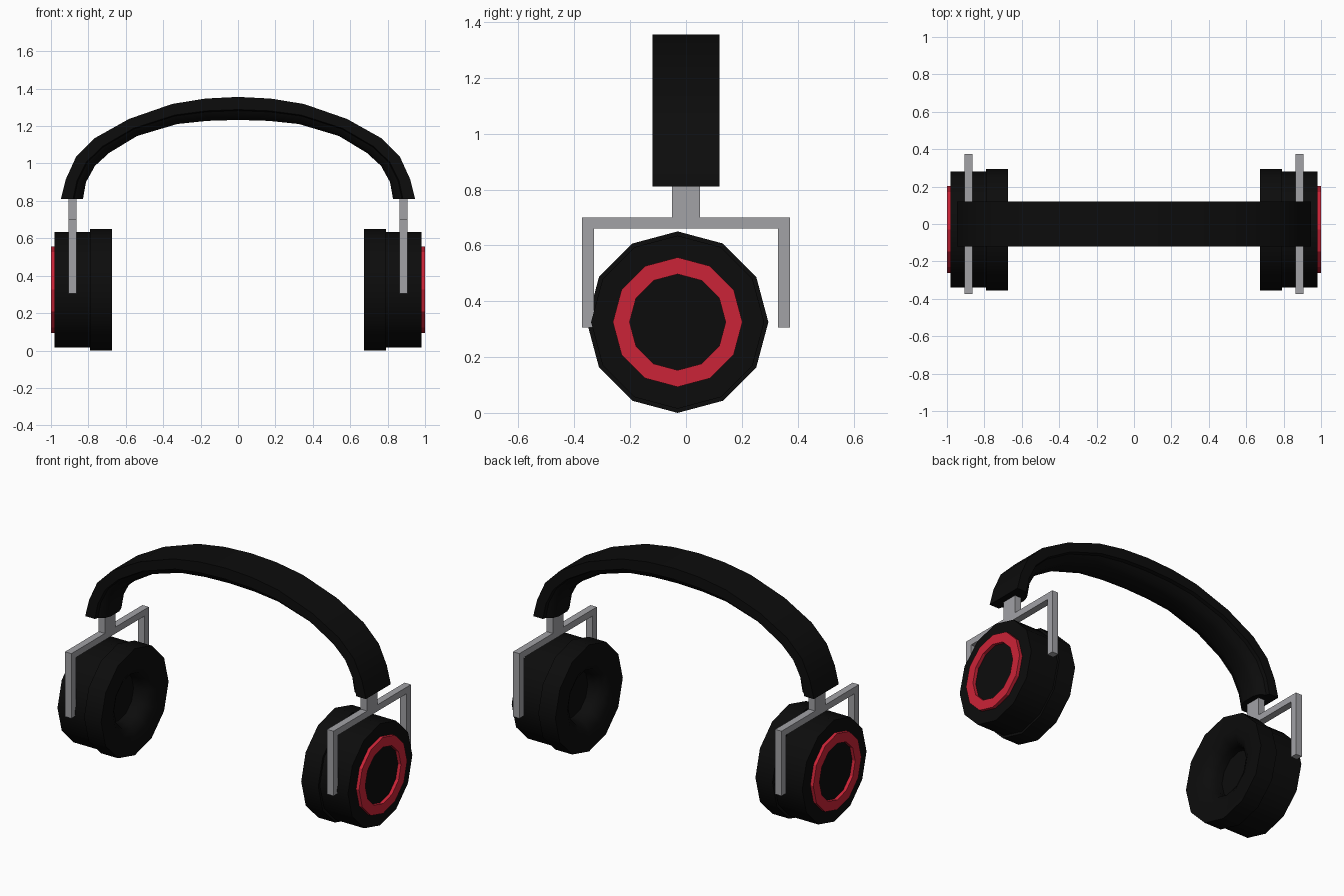
import bpy, bmesh, math
from mathutils import Vector

if "Cube" in bpy.data.objects:
    bpy.data.objects.remove(bpy.data.objects["Cube"])


def material(name, rgb):
    m = bpy.data.materials.new(name)
    m.diffuse_color = (*rgb, 1)
    m.use_nodes = True
    m.node_tree.nodes["Principled BSDF"].inputs["Base Color"].default_value = m.diffuse_color
    return m


BLACK = material("matte black", (0.0036, 0.0036, 0.0036))
RED = material("red", (0.6, 0.017, 0.038))
GREY = material("light grey", (0.36, 0.36, 0.38))


def finish(name, bm, mat, smooth=None):
    bmesh.ops.recalc_face_normals(bm, faces=bm.faces)
    me = bpy.data.meshes.new(name)
    bm.to_mesh(me)
    bm.free()
    me.materials.append(mat)
    ob = bpy.data.objects.new(name, me)
    bpy.context.collection.objects.link(ob)
    if smooth:
        bpy.ops.object.select_all(action='DESELECT')
        ob.select_set(True)
        bpy.context.view_layer.objects.active = ob
        bpy.ops.object.shade_smooth_by_angle(angle=math.radians(smooth))
    return ob


CY, CZ, SIDES = -0.03, 0.325, 12


def lathe(name, profile, mat, side, closed, smooth=None):
    """Turn (x, radius) points around the ear cup axis."""
    bm = bmesh.new()
    rings = []
    for x, r in profile:
        rings.append([bm.verts.new((side * x,
                                    CY + r * math.cos(2 * math.pi * i / SIDES),
                                    CZ + r * math.sin(2 * math.pi * i / SIDES)))
                      for i in range(SIDES)])
    pairs = list(zip(rings, rings[1:]))
    if closed:
        pairs.append((rings[-1], rings[0]))
    else:
        bm.faces.new(rings[0])
        bm.faces.new(rings[-1])
    for a, b in pairs:
        for i in range(SIDES):
            j = (i + 1) % SIDES
            bm.faces.new((a[i], a[j], b[j], b[i]))
    return finish(name, bm, mat, smooth)


def yoke(name, side):
    """Fork outline in the y-z plane, extruded along x."""
    half = [(0.05, 0.90), (0.05, 0.70), (0.373, 0.70), (0.373, 0.305),
            (0.33, 0.305), (0.33, 0.66)]
    outline = half + [(-y, z) for y, z in reversed(half)]
    bm = bmesh.new()
    f = bm.faces.new([bm.verts.new((side * 0.863, y, z)) for y, z in outline])
    ext = bmesh.ops.extrude_face_region(bm, geom=[f])
    vs = [v for v in ext["geom"] if isinstance(v, bmesh.types.BMVert)]
    bmesh.ops.translate(bm, verts=vs, vec=(side * 0.043, 0, 0))
    finish(name, bm, GREY)


for label, s in (("left", -1), ("right", 1)):
    # ear cup shell, soft pad and red trim ring
    lathe(label + "_cup", [(0.785, 0.31), (0.98, 0.31)], BLACK, s, False, 35)
    lathe(label + "_ear_pad",
          [(0.79, 0.325), (0.675, 0.325), (0.675, 0.21), (0.70, 0.165),
           (0.74, 0.145), (0.79, 0.145)], BLACK, s, True, 60)
    lathe(label + "_trim_ring",
          [(0.975, 0.232), (1.0, 0.232), (1.0, 0.172), (0.975, 0.172)],
          RED, s, True)
    yoke(label + "_yoke", s)

# headband: outer and inner arch points, mirrored about x = 0
outer = [(0.947, 0.81), (0.92, 0.917), (0.866, 1.035), (0.765, 1.136),
         (0.583, 1.238), (0.353, 1.318), (0.175, 1.347), (0, 1.356)]
inner = [(0.829, 0.81), (0.813, 0.90), (0.765, 0.987), (0.69, 1.056),
         (0.54, 1.147), (0.326, 1.211), (0.165, 1.228), (0, 1.233)]
stations = list(zip(outer, inner))
stations += [((-o[0], o[1]), (-i[0], i[1])) for o, i in reversed(stations[:-1])]
# cross-section: (y, depth from outer to inner), flat shell with padded underside
section = [(-0.12, 0), (0.12, 0), (0.12, 0.55), (0.10, 0.6), (0.08, 0.88),
           (0.04, 1), (-0.04, 1), (-0.08, 0.88), (-0.10, 0.6), (-0.12, 0.55)]
bm = bmesh.new()
loops = []
for o, i in stations:
    a, b = Vector((o[0], 0, o[1])), Vector((i[0], 0, i[1]))
    loops.append([bm.verts.new(a.lerp(b, t) + Vector((0, y, 0))) for y, t in section])
n = len(section)
for p, q in zip(loops, loops[1:]):
    for k in range(n):
        m = (k + 1) % n
        bm.faces.new((p[k], p[m], q[m], q[k]))
bm.faces.new(loops[0])
bm.faces.new(loops[-1])
finish("headband", bm, BLACK, 40)
